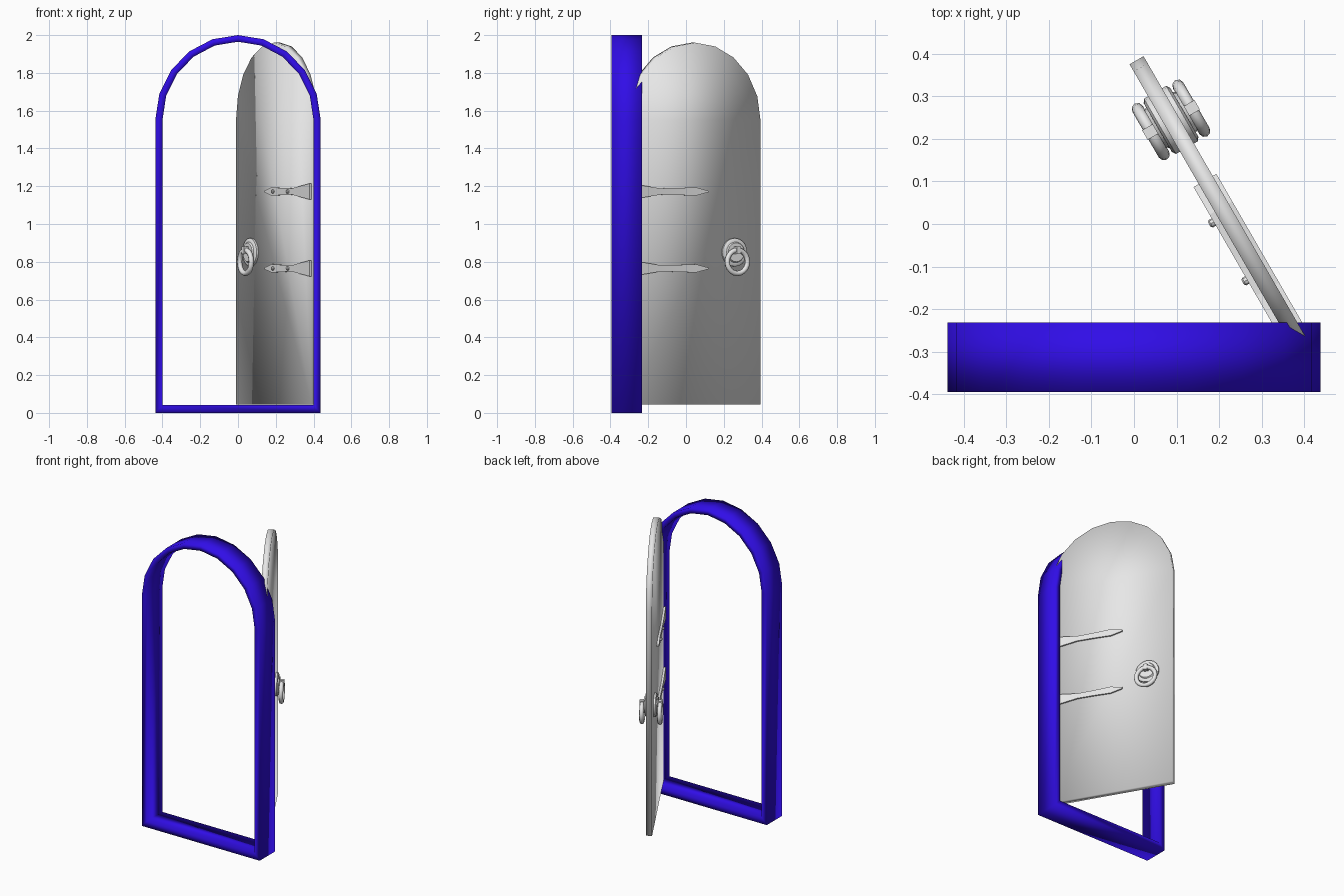
import bpy, bmesh, math
from mathutils import Matrix, Vector

if "Cube" in bpy.data.objects:
    bpy.data.objects.remove(bpy.data.objects["Cube"])


def material(name, rgb):
    m = bpy.data.materials.new(name)
    m.diffuse_color = (*rgb, 1)
    m.use_nodes = True
    m.node_tree.nodes["Principled BSDF"].inputs["Base Color"].default_value = m.diffuse_color
    return m


BLUE = material("blue paint", (0.03, 0.004, 0.8))
GREY = material("pale grey", (0.8, 0.8, 0.8))

# door space: x runs from hinge to free edge, y is the thickness, z is up
HINGE = Matrix.Translation((0.406, -0.308, 0)) @ Matrix.Rotation(math.radians(120), 4, 'Z')


def finish(name, verts, faces, mat, smooth=None, matrix=Matrix()):
    """Make an object; smooth is None (flat), or the angle limit in degrees."""
    bm = bmesh.new()
    vs = [bm.verts.new(matrix @ Vector(v)) for v in verts]
    for f in faces:
        bm.faces.new([vs[i] for i in f])
    bmesh.ops.recalc_face_normals(bm, faces=bm.faces)
    me = bpy.data.meshes.new(name)
    bm.to_mesh(me)
    bm.free()
    me.materials.append(mat)
    ob = bpy.data.objects.new(name, me)
    bpy.context.collection.objects.link(ob)
    if smooth is not None:
        bpy.ops.object.select_all(action='DESELECT')
        ob.select_set(True)
        bpy.context.view_layer.objects.active = ob
        if smooth >= 180:
            bpy.ops.object.shade_smooth()
        else:
            bpy.ops.object.shade_smooth_by_angle(angle=math.radians(smooth))
    return ob


def arch(half, bottom, spring, rise, cx=0.0, steps=10):
    """Outline of a round-topped opening as (x, z) points."""
    pts = [(cx + half, bottom)]
    for i in range(steps + 1):
        a = math.pi * i / steps
        pts.append((cx + half * math.cos(a), spring + rise * math.sin(a)))
    return pts + [(cx - half, bottom)]


def prism(name, outline, y0, y1, mat, smooth=None, matrix=Matrix()):
    """Extrude an (x, z) outline from y0 to y1."""
    n = len(outline)
    verts = [(x, y, z) for y in (y0, y1) for x, z in outline]
    faces = [tuple(range(n)), tuple(range(n, 2 * n))]
    faces += [(i, (i + 1) % n, n + (i + 1) % n, n + i) for i in range(n)]
    return finish(name, verts, faces, mat, smooth, matrix)


def lathe(name, profile, cx, cz, side, segs=20, closed=False, smooth=35):
    """Turn (radius, depth) points about the door's thickness axis."""
    n = len(profile)
    verts, faces = [], []
    for s in range(segs):
        a = 2 * math.pi * s / segs
        verts += [(cx + r * math.cos(a), side * d, cz + r * math.sin(a)) for r, d in profile]
    for s in range(segs):
        t = (s + 1) % segs
        for i in range(n if closed else n - 1):
            j = (i + 1) % n
            faces.append((s * n + i, s * n + j, t * n + j, t * n + i))
    if not closed:
        faces.append(tuple(s * n for s in range(segs)))
        faces.append(tuple(s * n + n - 1 for s in range(segs)))
    return finish(name, verts, faces, GREY, smooth, HINGE)


# arched frame: outer and inner outlines joined into a hollow surround
outer = arch(0.438, 0.0, 1.55, 0.45)
inner = arch(0.40, 0.042, 1.55, 0.415)
n = len(outer)
Y0, Y1 = -0.395, -0.232
verts = [(x, y, z) for loop, y in ((outer, Y0), (outer, Y1), (inner, Y1), (inner, Y0)) for x, z in loop]
faces = []
for k in range(4):
    for i in range(n):
        j, m = (i + 1) % n, (k + 1) % 4
        faces.append((k * n + i, k * n + j, m * n + j, m * n + i))
finish("arched_frame", verts, faces, BLUE, 180)

# door leaf, swung open
prism("door_leaf", arch(0.40, 0.045, 1.55, 0.41, cx=0.40), -0.019, 0.019, GREY, 180, HINGE)

# strap half-heights along the door
STRAP = [(0.0, 0.042), (0.09, 0.03), (0.18, 0.017), (0.28, 0.018), (0.40, 0.022), (0.475, 0.004)]
for label, z in (("upper", 1.172), ("lower", 0.765)):
    outline = [(u, z + h) for u, h in STRAP] + [(u, z - h) for u, h in reversed(STRAP)]
    prism(f"{label}_strap_front", outline, 0.015, 0.033, GREY, None, HINGE)
    prism(f"{label}_strap_back", outline, -0.029, -0.015, GREY, None, HINGE)
    # studs on the front strap
    for i, u in enumerate((0.223, 0.38)):
        lathe(f"{label}_stud_{i + 1}", [(0.010, 0.03), (0.010, 0.041), (0.006, 0.045)], u, z, 1, segs=8)

# ring pulls on both faces
U = 0.638
for label, side in (("front", 1), ("back", -1)):
    lathe(f"{label}_pull_plate",
          [(0.075, 0.015), (0.075, 0.03), (0.066, 0.036), (0.055, 0.036), (0.05, 0.043)],
          U, 0.85, side)
    tube = [(0.062 + 0.014 * math.cos(a), 0.055 + 0.014 * math.sin(a))
            for a in (math.tau * i / 8 for i in range(8))]
    lathe(f"{label}_pull_ring", tube, U, 0.80, side, closed=True, smooth=50)
    holder = [(U - 0.013, 0.842), (U + 0.013, 0.842), (U + 0.013, 0.88), (U - 0.013, 0.88)]
    prism(f"{label}_ring_holder", holder, side * 0.035, side * 0.071, GREY, None, HINGE)
